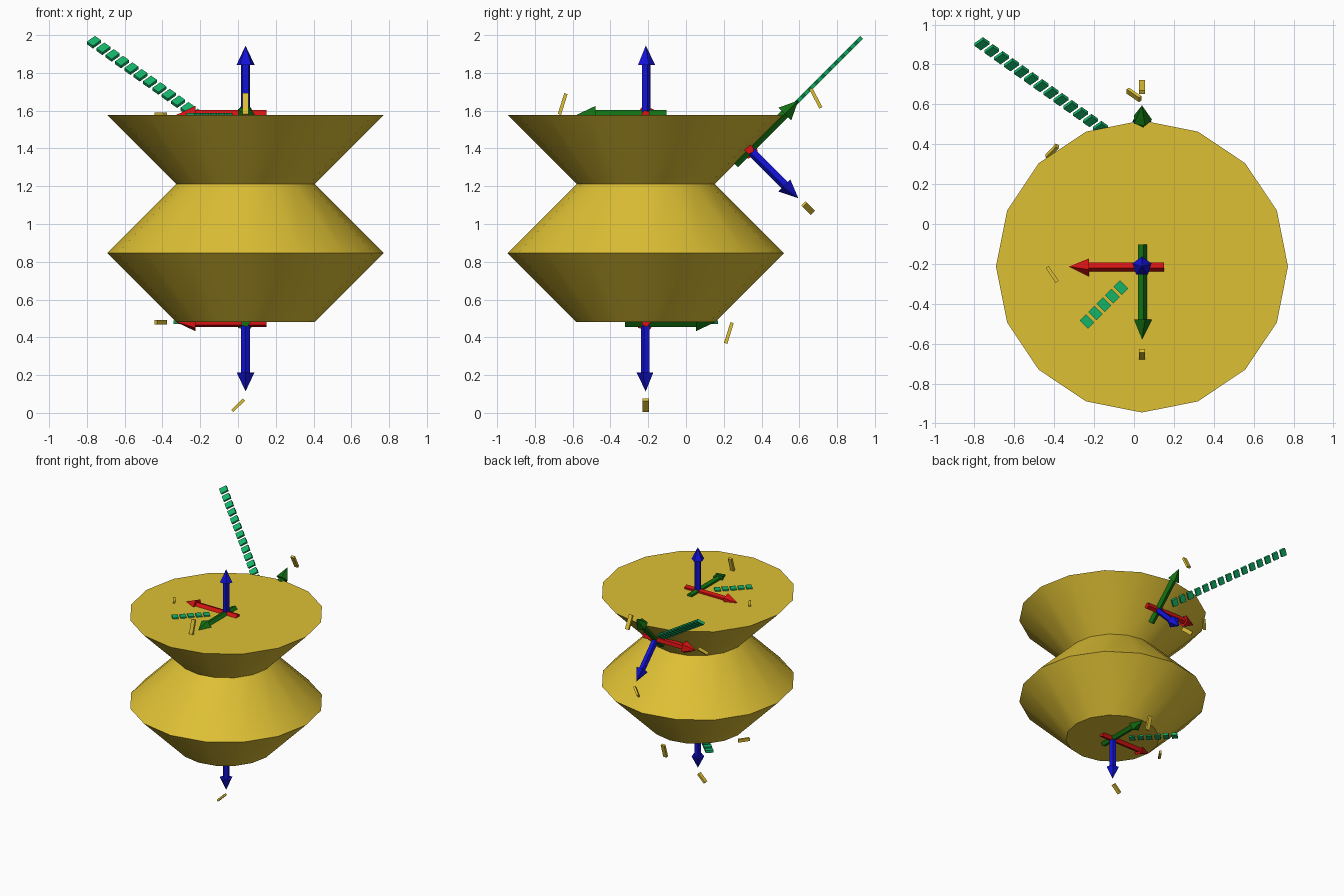
import bpy, bmesh, math
from mathutils import Matrix, Vector

if "Cube" in bpy.data.objects:
    bpy.data.objects.remove(bpy.data.objects["Cube"])


def lin(c):
    c /= 255
    return c / 12.92 if c <= 0.04045 else ((c + 0.055) / 1.055) ** 2.4


def material(name, r, g, b):
    m = bpy.data.materials.new(name)
    m.diffuse_color = (lin(r), lin(g), lin(b), 1)
    m.use_nodes = True
    m.node_tree.nodes["Principled BSDF"].inputs["Base Color"].default_value = m.diffuse_color
    return m


GOLD = material("gold", 222, 192, 52)
RED = material("red", 215, 18, 18)
GREEN = material("dark green", 18, 112, 18)
BLUE = material("blue", 18, 18, 215)
TEAL = material("teal green", 20, 180, 105)

U = 0.366                       # body module: neck radius and tier height
CX, CY, Z0 = 0.04, -0.213, 0.48  # body axis and underside


def finish(bm, name, mat, matrix=Matrix()):
    bmesh.ops.recalc_face_normals(bm, faces=bm.faces)
    me = bpy.data.meshes.new(name)
    bm.to_mesh(me)
    bm.free()
    ob = bpy.data.objects.new(name, me)
    me.materials.append(mat)
    ob.matrix_world = matrix
    bpy.context.collection.objects.link(ob)
    return ob


def lathe(profile, sides, name, mat, matrix=Matrix()):
    """Closed solid from (radius, height) pairs; zero radius makes a tip."""
    bm = bmesh.new()
    rings = []
    for r, z in profile:
        n = sides if r > 0 else 1
        rings.append([bm.verts.new((r * math.cos(i * math.tau / sides),
                                    r * math.sin(i * math.tau / sides), z)) for i in range(n)])
    for a, b in zip(rings, rings[1:]):
        for i in range(sides):
            j = (i + 1) % sides
            if len(b) == 1:
                bm.faces.new((a[i], a[j], b[0]))
            else:
                bm.faces.new((a[i], a[j], b[j], b[i]))
    for ring in (rings[0], rings[-1]):
        if len(ring) > 1:
            bm.faces.new(ring)
    return finish(bm, name, mat, matrix)


def add_box(bm, size, loc, rot=Matrix()):
    m = Matrix.Translation(loc) @ rot @ Matrix.Diagonal((*size, 1))
    bmesh.ops.create_cube(bm, size=1, matrix=m)


# Zigzag 16-sided body
body = lathe([(U, 0), (2 * U, U), (U, 2 * U), (2 * U, 3 * U)], 16, "zigzag_body", GOLD,
             Matrix.Translation((CX, CY, Z0)))
bpy.context.view_layer.objects.active = body
body.select_set(True)
bpy.ops.object.shade_smooth_by_angle(angle=math.radians(30))


def frame(origin, x, y, z):
    m = Matrix((x, y, z)).transposed().to_4x4()
    return Matrix.Translation(origin) @ m


def triad(name, m, caption, has_z_tag):
    # Three five-sided arrows
    arrow = [(0.026, -0.11), (0.026, 0.265), (0.05, 0.265), (0, 0.366)]
    for axis, mat, d in (("x", RED, (1, 0, 0)), ("y", GREEN, (0, 1, 0)), ("z", BLUE, (0, 0, 1))):
        rot = Vector(d).to_track_quat('Z', 'Y').to_matrix().to_4x4()
        if axis == "z":
            rot = Matrix.Rotation(-math.pi / 2, 4, 'Z')
        lathe(arrow, 5, f"{name}_{axis}_arrow", mat, m @ rot)

    # Plain blank marker bars past the arrow tips
    bm = bmesh.new()
    add_box(bm, (0.018, 0.09, 0.025), (0.45, 0.04, 0), Matrix.Rotation(0.6, 4, 'Z'))
    add_box(bm, (0.032, 0.018, 0.115), (0, 0.44, 0.057), Matrix.Rotation(0.3, 4, 'X'))
    if has_z_tag:
        add_box(bm, (0.016, 0.032, 0.086), (0.04, 0, 0.44), Matrix.Rotation(0.8, 4, 'Y'))
    finish(bm, f"{name}_marker_bars", GOLD, m)

    # Diagonal row of blank dashes
    start, end, count = caption
    bm = bmesh.new()
    for i in range(count):
        t = (start + (end - start) * (i + 0.5) / count) / math.sqrt(2)
        add_box(bm, (0.045, 0.06, 0.02), (t, t, 0), Matrix.Rotation(math.pi / 4, 4, 'Z'))
    finish(bm, f"{name}_dash_row", TEAL, m)


S = math.sqrt(0.5)
# Top, underside and sloped-side axis triads
triad("top", frame((CX, CY, Z0 + 3 * U), (-1, 0, 0), (0, -1, 0), (0, 0, 1)),
      (0.12, 0.42, 5), False)
triad("base", frame((CX, CY, Z0), (-1, 0, 0), (0, 1, 0), (0, 0, -1)),
      (0.12, 0.52, 6), True)
triad("side", frame((CX, CY + 1.5 * U, Z0 + 2.5 * U), (-1, 0, 0), (0, S, S), (0, S, -S)),
      (0.12, 1.17, 15), True)
